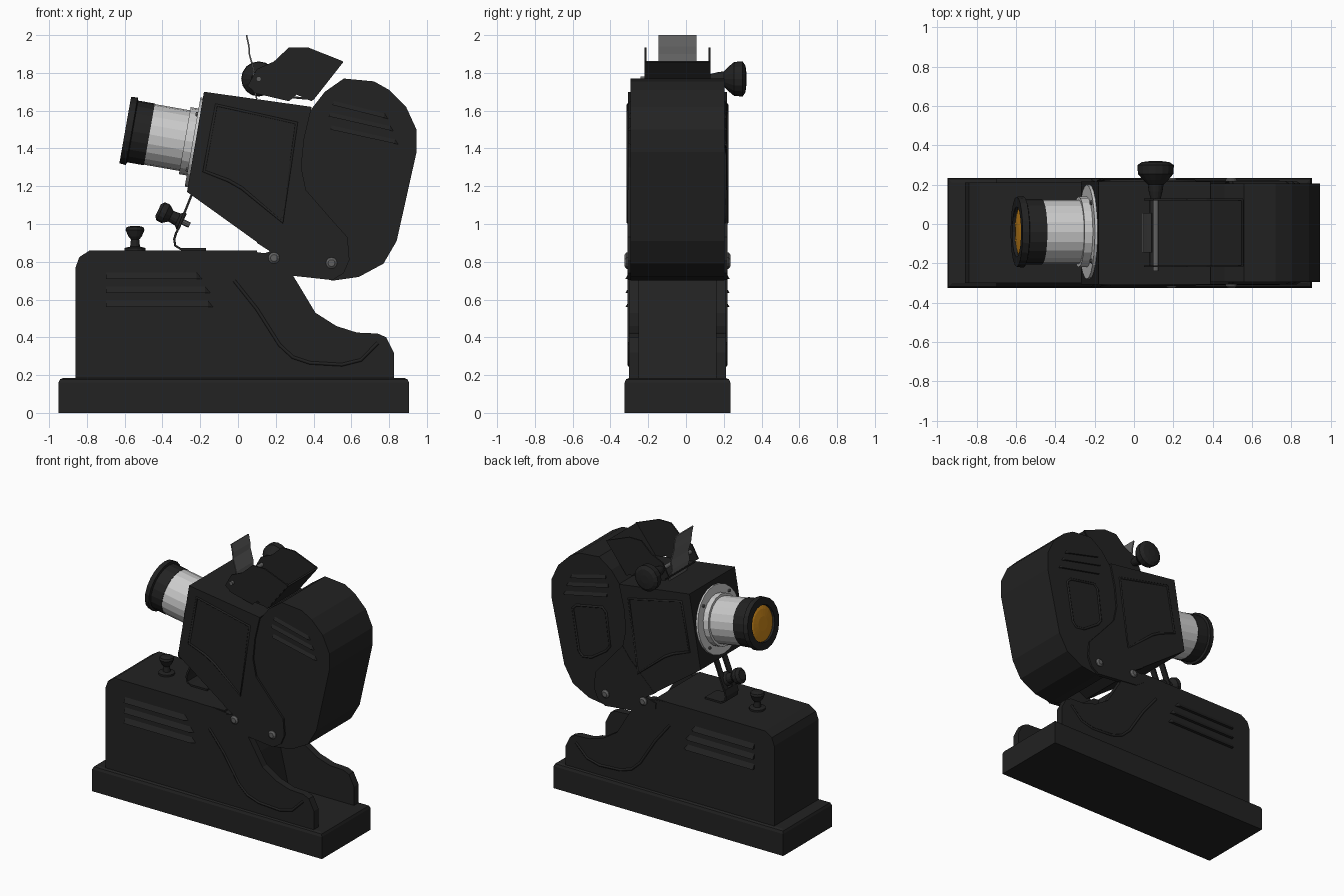
import bpy, bmesh, math
from mathutils import Vector

if "Cube" in bpy.data.objects:
    bpy.data.objects.remove(bpy.data.objects["Cube"])

YC = -0.045  # middle plane of the body


def material(name, c):
    m = bpy.data.materials.new(name)
    m.diffuse_color = (*c, 1)
    m.use_nodes = True
    m.node_tree.nodes["Principled BSDF"].inputs["Base Color"].default_value = m.diffuse_color
    return m


BLACK = material("black_paint", (0.016, 0.016, 0.016))
SILVER = material("silver", (0.55, 0.55, 0.55))
STEEL = material("steel", (0.12, 0.12, 0.12))
AMBER = material("amber_glass", (0.6, 0.24, 0.01))


def finish(name, bm, mat, smooth=0):
    bmesh.ops.recalc_face_normals(bm, faces=bm.faces[:])
    me = bpy.data.meshes.new(name)
    bm.to_mesh(me)
    bm.free()
    me.materials.append(mat)
    ob = bpy.data.objects.new(name, me)
    bpy.context.collection.objects.link(ob)
    if smooth:
        bpy.ops.object.select_all(action='DESELECT')
        ob.select_set(True)
        bpy.context.view_layer.objects.active = ob
        bpy.ops.object.shade_smooth_by_angle(angle=math.radians(smooth))
    return ob


def prism(name, pts, y0, y1, mat=BLACK):
    """Extrude an x-z profile along y."""
    bm = bmesh.new()
    a = [bm.verts.new((x, y0, z)) for x, z in pts]
    b = [bm.verts.new((x, y1, z)) for x, z in pts]
    n = len(pts)
    bm.faces.new(a)
    bm.faces.new(b[::-1])
    for i in range(n):
        bm.faces.new((a[i], a[(i + 1) % n], b[(i + 1) % n], b[i]))
    return finish(name, bm, mat)


def strip(name, path, y0, y1, t, mat):
    """Bent sheet: an x-z path of thickness t."""
    P = [Vector(p) for p in path]
    left, right = [], []
    for i, p in enumerate(P):
        d = (P[min(i + 1, len(P) - 1)] - P[max(i - 1, 0)]).normalized()
        nrm = Vector((-d.y, d.x)) * t / 2
        left.append(tuple(p + nrm))
        right.append(tuple(p - nrm))
    return prism(name, left + right[::-1], y0, y1, mat)


def lathe(name, prof, origin, axis, mat=BLACK, segs=20, smooth=0):
    """Revolve (radius, distance) points about an axis."""
    q = Vector(axis).to_track_quat('Z', 'Y')
    bm = bmesh.new()
    rings = []
    for r, d in prof:
        rings.append([bm.verts.new(Vector(origin) + q @ Vector(
            (r * math.cos(2 * math.pi * k / segs), r * math.sin(2 * math.pi * k / segs), d)))
            for k in range(segs)])
    for a, b in zip(rings, rings[1:]):
        for k in range(segs):
            bm.faces.new((a[k], a[(k + 1) % segs], b[(k + 1) % segs], b[k]))
    bm.faces.new(rings[0])
    bm.faces.new(rings[-1])
    return finish(name, bm, mat, smooth)


def louver(name, p0, p1, side, h=0.036, out=0.018, half=0.258):
    """Wedge slat on a side wall, running from p0 to p1 in x-z."""
    a, b = Vector(p0), Vector(p1)
    d = (b - a).normalized()
    up = Vector((-d.y, d.x)) * h
    y, yo = YC + side * (half - 0.004), YC + side * (half + out)
    pts = [(a, y), (b, y), (a + up, y), (b + up - d * 0.03, y), (a, yo), (b - d * 0.03, yo)]
    bm = bmesh.new()
    for p, yy in pts:
        bm.verts.new((p.x, yy, p.y))
    bmesh.ops.convex_hull(bm, input=bm.verts[:])
    finish(name, bm, BLACK)


def bead(name, pts, y, closed=True, r=0.01):
    """Raised moulding following an x-z line."""
    cu = bpy.data.curves.new(name, 'CURVE')
    cu.dimensions = '3D'
    cu.bevel_depth = r
    cu.bevel_resolution = 1
    sp = cu.splines.new('POLY')
    sp.points.add(len(pts) - 1)
    for p, (x, z) in zip(sp.points, pts):
        p.co = (x, y, z, 1)
    sp.use_cyclic_u = closed
    cu.materials.append(BLACK)
    ob = bpy.data.objects.new(name, cu)
    bpy.context.collection.objects.link(ob)
    bpy.ops.object.select_all(action='DESELECT')
    ob.select_set(True)
    bpy.context.view_layer.objects.active = ob
    bpy.ops.object.convert(target='MESH')


# base slab with softened top edges
bm = bmesh.new()
bmesh.ops.create_cube(bm, size=1)
for v in bm.verts:
    v.co = (-0.0225 + v.co.x * 1.855, YC + v.co.y * 0.56, 0.0925 + v.co.z * 0.185)
top = [e for e in bm.edges if all(v.co.z > 0.1 for v in e.verts)]
bmesh.ops.bevel(bm, geom=top, offset=0.025, segments=2, affect='EDGES', profile=0.5)
finish("base", bm, BLACK)

# pedestal block and the two cheeks that carry the head
prism("pedestal_block", [(-0.86, 0.17), (-0.86, 0.77), (-0.84, 0.825), (-0.785, 0.86), (0.1, 0.86),
                         (0.14, 0.7), (0.22, 0.5), (0.3, 0.17)], YC - 0.255, YC + 0.255)
cheek = [(-0.1, 0.17), (-0.1, 0.86), (0.0, 0.86), (0.15, 0.845), (0.27, 0.76), (0.32, 0.68), (0.41, 0.53),
         (0.52, 0.46), (0.63, 0.425), (0.74, 0.42), (0.785, 0.4), (0.825, 0.32), (0.825, 0.17)]
swoop = [(-0.02, 0.7), (0.1, 0.55), (0.22, 0.36), (0.29, 0.295), (0.38, 0.265), (0.55, 0.255),
         (0.65, 0.28), (0.74, 0.37)]

# head: front body solid, lamp housing, outer arm plates
prism("head_body", [(-0.18, 1.7), (0.39, 1.62), (0.35, 1.45), (0.335, 1.3), (0.36, 1.18), (0.49, 1.03),
                    (0.3, 0.9), (0.19, 0.84), (-0.27, 1.17)], YC - 0.262, YC + 0.262)
prism("lamp_housing", [(0.3, 1.5), (0.39, 1.61), (0.46, 1.7), (0.56, 1.77), (0.72, 1.755), (0.8, 1.71),
                       (0.89, 1.62), (0.945, 1.5), (0.945, 1.38), (0.84, 0.91), (0.77, 0.79), (0.64, 0.72),
                       (0.5, 0.7), (0.42, 0.725), (0.28, 0.9)], YC - 0.25, YC + 0.25)
arm = [(0.1, 0.9), (0.17, 0.855), (0.09, 0.83), (0.095, 0.785), (0.16, 0.74), (0.5, 0.703), (0.56, 0.74),
       (0.59, 0.81), (0.58, 0.93), (0.49, 1.03), (0.36, 1.18), (0.3, 1.1)]
window = [(-0.115, 1.63), (0.31, 1.535), (0.235, 1.01), (0.02, 1.19), (-0.05, 1.23), (-0.18, 1.28)]

# everything repeated on both sides
for s, tag in ((-1, "front"), (1, "back")):
    a, b = sorted((YC + s * 0.205, YC + s * 0.258))
    prism("cheek_" + tag, cheek, a, b)
    bead("cheek_moulding_" + tag, swoop, YC + s * 0.256, False)
    a, b = sorted((YC + s * 0.235, YC + s * 0.264))
    prism("pivot_arm_" + tag, arm, a, b)
    bead("window_frame_" + tag, window, YC + s * 0.261)
    for i, (x, z) in enumerate(((0.19, 0.82), (0.495, 0.793))):
        lathe(f"pivot_{tag}_{i}", [(0.03, 0.25), (0.03, 0.27), (0.018, 0.28)], (x, YC, z), (0, s, 0), STEEL, 12)
    for i, x1 in enumerate((-0.19, -0.145, -0.13)):
        louver(f"pedestal_louver_{tag}_{i}", (-0.7, 0.71 - i * 0.075), (x1, 0.71 - i * 0.075), s)
    for i, (p, q) in enumerate((((0.5, 1.63), (0.8, 1.555)), ((0.48, 1.57), (0.83, 1.49)),
                                ((0.49, 1.5), (0.855, 1.42)))):
        louver(f"housing_louver_{tag}_{i}", p, q, s, 0.03, 0.013, 0.25)

# service door on the back of the lamp housing
bead("service_door_frame", [(0.5, 1.38), (0.53, 1.41), (0.74, 1.37), (0.77, 1.34), (0.72, 1.04),
                            (0.69, 1.01), (0.62, 1.02), (0.5, 1.1), (0.47, 1.14)], YC + 0.25, True, 0.009)

# lens barrel, from the front rim back to the mounting flange
ang = math.radians(10)
ax = (math.cos(ang), 0, -math.sin(ang))
L0 = (-0.597, -0.04, 1.497)
lathe("lens_rim", [(0.125, 0.02), (0.128, 0), (0.178, 0), (0.182, 0.035), (0.166, 0.04), (0.166, 0.13),
                   (0.12, 0.13)], L0, ax)
lathe("lens_glass", [(0.05, 0.003), (0.1, 0.008), (0.127, 0.016), (0.127, 0.03)], L0, ax, AMBER)
lathe("lens_barrel", [(0.163, 0.12), (0.163, 0.32), (0.18, 0.32), (0.18, 0.37), (0.1, 0.37)], L0, ax, SILVER)
lathe("lens_flange", [(0.24, 0.362), (0.24, 0.4)], L0, ax, SILVER, 24)
q = Vector(ax).to_track_quat('Z', 'Y')
for i in range(4):
    t = math.pi / 4 + i * math.pi / 2
    c = Vector(L0) + q @ Vector((0.21 * math.cos(t), 0.21 * math.sin(t), 0))
    lathe(f"flange_screw_{i}", [(0.01, 0.352), (0.014, 0.37)], c, ax, STEEL, 8)

# open film guide on top: two cheeks, floor and sloping end
guide = [(0.05, 1.73), (0.1, 1.82), (0.19, 1.86), (0.27, 1.935), (0.37, 1.935), (0.555, 1.862),
         (0.39, 1.65), (0.31, 1.685), (0.27, 1.65), (0.1, 1.69)]
for s, tag in ((-1, "front"), (1, "back")):
    y = YC + s * 0.17
    prism("guide_cheek_" + tag, guide, y - 0.005, y + 0.005)
strip("guide_floor", [(0.08, 1.7), (0.3, 1.67), (0.395, 1.66), (0.552, 1.86)], YC - 0.17, YC + 0.17, 0.012, BLACK)

# film spring, shaft and winding knob
strip("film_spring", [(0.045, 2.0), (0.058, 1.94), (0.06, 1.9), (0.085, 1.81), (0.075, 1.75), (0.1, 1.66)],
      -0.145, 0.055, 0.008, STEEL)
lathe("winding_shaft", [(0.014, -0.24), (0.014, 0.18)], (0.11, 0, 1.768), (0, 1, 0), STEEL, 12)
lathe("winding_knob", [(0.025, 0.125), (0.035, 0.165), (0.04, 0.2), (0.065, 0.225), (0.09, 0.255), (0.093, 0.3),
                       (0.07, 0.315), (0.03, 0.32)], (0.11, 0, 1.768), (0, 1, 0), BLACK, 16)

# switch knob on the pedestal
lathe("switch_knob", [(0.055, 0), (0.055, 0.015), (0.026, 0.022), (0.022, 0.06), (0.035, 0.075), (0.05, 0.11),
                      (0.045, 0.125), (0.02, 0.132)], (-0.545, YC, 0.858), (0, 0, 1), BLACK, 14)

# tilt bracket: foot plus two slotted rails, with clamp knob
strip("bracket_foot", [(-0.17, 0.866), (-0.3, 0.866), (-0.332, 0.885), (-0.338, 0.92), (-0.325, 0.96)],
      YC - 0.07, YC + 0.07, 0.012, BLACK)
for i, y in enumerate((YC - 0.07, YC + 0.025)):
    strip(f"bracket_rail_{i}", [(-0.325, 0.955), (-0.235, 1.18)], y, y + 0.045, 0.012, BLACK)
lathe("clamp_screw", [(0.016, -0.01), (0.016, 0.1)], (-0.265, YC, 0.998), (-0.9, 0, 0.43), STEEL, 10)
lathe("clamp_knob", [(0.05, 0.03), (0.05, 0.045), (0.036, 0.06), (0.032, 0.1), (0.055, 0.13), (0.055, 0.16),
                     (0.035, 0.175)], (-0.265, YC, 0.998), (-0.9, 0, 0.43), BLACK, 14)
